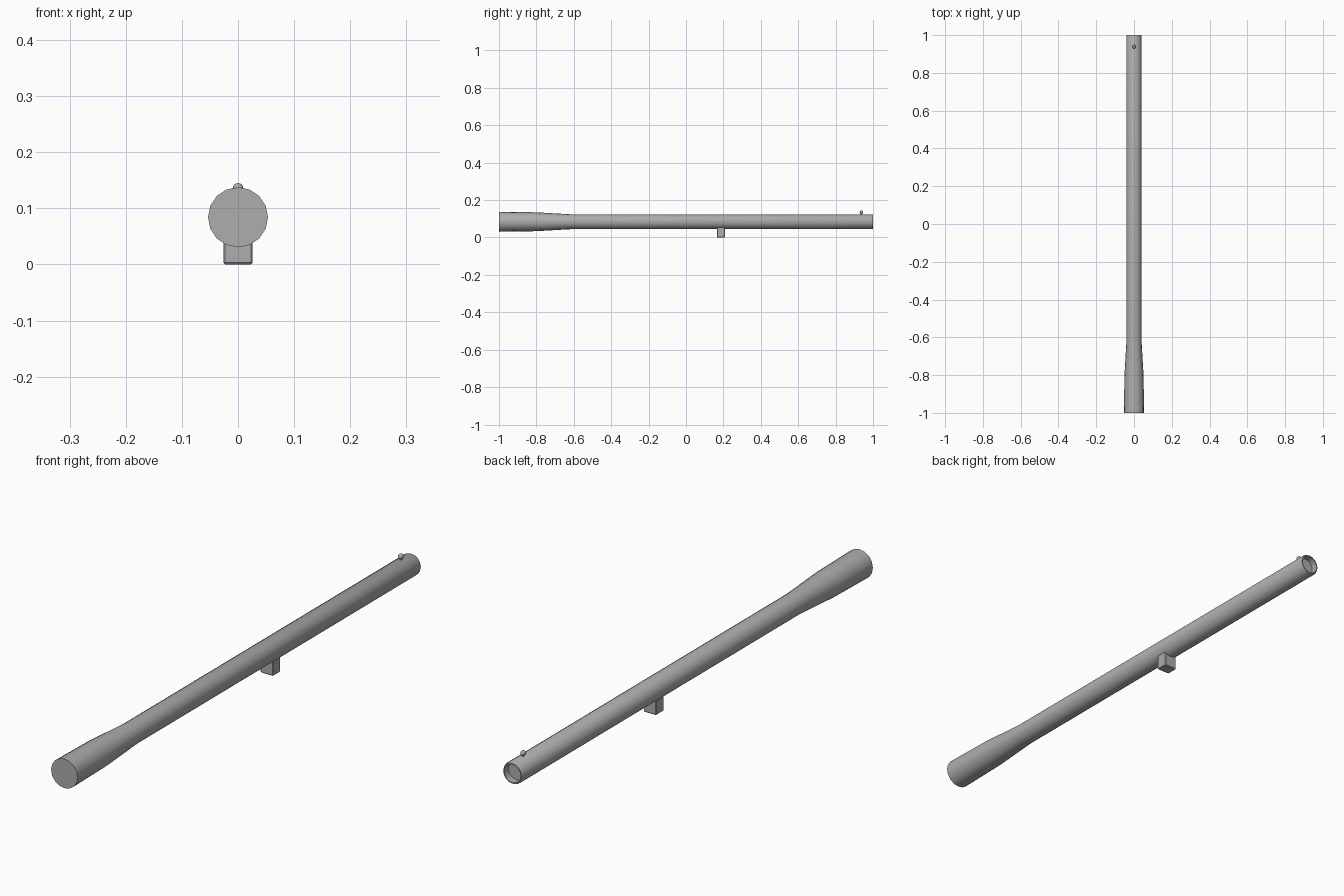
import bpy, bmesh, math

cube = bpy.data.objects.get("Cube")
if cube:
    bpy.data.objects.remove(cube)

AXIS_Z = 0.084
SIDES = 16

steel = bpy.data.materials.new("grey_steel")
steel.use_nodes = True
colour = (0.42, 0.42, 0.42, 1)
steel.diffuse_color = colour
steel.node_tree.nodes["Principled BSDF"].inputs["Base Color"].default_value = colour


def finish(name, bm, location, angle=40):
    bmesh.ops.recalc_face_normals(bm, faces=bm.faces)
    mesh = bpy.data.meshes.new(name)
    bm.to_mesh(mesh)
    bm.free()
    mesh.materials.append(steel)
    obj = bpy.data.objects.new(name, mesh)
    obj.location = location
    bpy.context.collection.objects.link(obj)
    bpy.ops.object.select_all(action='DESELECT')
    obj.select_set(True)
    bpy.context.view_layer.objects.active = obj
    bpy.ops.object.shade_smooth_by_angle(angle=math.radians(angle))
    return obj


# Tapered barrel with a recessed muzzle, as rings along y (position, radius)
profile = [(-1, 0.0535), (-0.8, 0.0505), (-0.62, 0.04), (0.994, 0.04),
           (1, 0.037), (1, 0.033), (0.975, 0.033)]
bm = bmesh.new()
rings = []
for y, r in profile:
    angles = [2 * math.pi * i / SIDES for i in range(SIDES)]
    rings.append([bm.verts.new((r * math.cos(a), y, r * math.sin(a))) for a in angles])
for a, b in zip(rings, rings[1:]):
    for i in range(SIDES):
        j = (i + 1) % SIDES
        bm.faces.new((a[i], a[j], b[j], b[i]))
bm.faces.new(rings[0])
bm.faces.new(rings[-1])
finish("barrel", bm, (0, 0, AXIS_Z))

# Mounting lug under the barrel
bm = bmesh.new()
bmesh.ops.create_cube(bm, size=1)
bmesh.ops.scale(bm, vec=(0.052, 0.044, 0.06), verts=bm.verts)
bmesh.ops.bevel(bm, geom=bm.edges[:], offset=0.003, segments=1, affect='EDGES')
finish("barrel_lug", bm, (0, 0.187, 0.03), 30)

# Bead sight on a short stem
bm = bmesh.new()
bmesh.ops.create_uvsphere(bm, u_segments=12, v_segments=8, radius=0.0095)
finish("sight_bead", bm, (0, 0.938, 0.1355))

bm = bmesh.new()
bmesh.ops.create_cone(bm, cap_ends=True, segments=8, radius1=0.004, radius2=0.004, depth=0.014)
finish("sight_stem", bm, (0, 0.938, 0.125))
